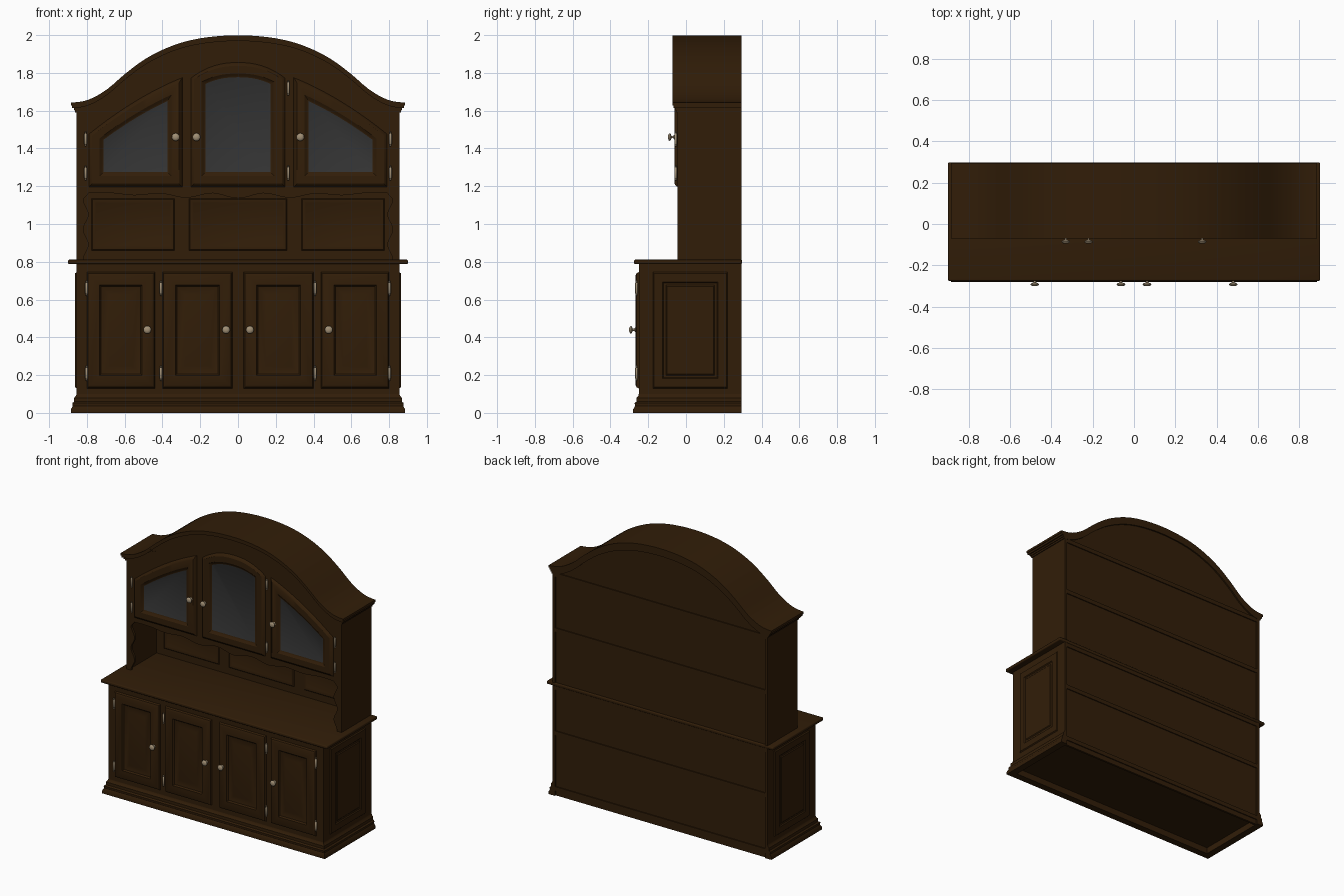
import bpy, bmesh, math
from mathutils import Matrix, Vector

if "Cube" in bpy.data.objects:
    bpy.data.objects.remove(bpy.data.objects["Cube"])


def material(name, rgb):
    m = bpy.data.materials.new(name)
    m.diffuse_color = (*rgb, 1)
    m.use_nodes = True
    m.node_tree.nodes["Principled BSDF"].inputs["Base Color"].default_value = m.diffuse_color
    return m


WOOD = material("dark_walnut", (0.031, 0.0125, 0.0025))
GLASS = material("smoked_glass", (0.034, 0.034, 0.034))
METAL = material("aged_brass", (0.36, 0.28, 0.18))


def finish(name, bm, mats=(WOOD,), mirror=False, angle=30):
    me = bpy.data.meshes.new(name)
    bm.normal_update()
    bm.to_mesh(me)
    bm.free()
    ob = bpy.data.objects.new(name, me)
    bpy.context.collection.objects.link(ob)
    for m in mats:
        me.materials.append(m)
    if mirror:
        ob.modifiers.new("mirror", 'MIRROR').use_mirror_merge = False
    bpy.ops.object.select_all(action='DESELECT')
    ob.select_set(True)
    bpy.context.view_layer.objects.active = ob
    bpy.ops.object.shade_smooth_by_angle(angle=math.radians(angle))
    return ob


def box(name, x0, x1, y0, y1, z0, z1, mirror=False, bevel=0):
    bm = bmesh.new()
    bmesh.ops.create_cube(bm, size=1)
    for v in bm.verts:
        v.co = Vector(((x0 + x1) / 2 + v.co.x * (x1 - x0), (y0 + y1) / 2 + v.co.y * (y1 - y0),
                       (z0 + z1) / 2 + v.co.z * (z1 - z0)))
    if bevel:
        bmesh.ops.bevel(bm, geom=bm.edges[:], offset=bevel, segments=3, profile=0.5, affect='EDGES')
    return finish(name, bm, mirror=mirror)


def plate(name, pts, y0, y1):
    """Outline in x, z extruded from y0 to y1."""
    bm = bmesh.new()
    f = bm.faces.new([bm.verts.new((x, y0, z)) for x, z in pts])
    r = bmesh.ops.extrude_face_region(bm, geom=[f])
    for v in r['geom']:
        if isinstance(v, bmesh.types.BMVert):
            v.co.y = y1
    bmesh.ops.triangulate(bm, faces=[g for g in bm.faces if len(g.verts) > 4])
    bmesh.ops.recalc_face_normals(bm, faces=bm.faces[:])
    return finish(name, bm)


def panel(name, x0, x1, z0, top, place, steps, mirror=False, glass=False, n=1, k=1.0):
    """Moulded door facing -y: rings of (inset, height), with the top edge given as a function of x."""
    bm = bmesh.new()
    m = h = 0
    rings = []
    for t, d in [(0, 0)] + steps:
        m, h = m + t, h + d
        a, b = x0 + m, x1 - m
        pts = [(a, z0 + m), (b, z0 + m)]
        for i in range(n + 1):
            x = b + (a - b) * i / n
            pts.append((x, top(x) - m * k))
        rings.append([bm.verts.new((x, -h, z)) for x, z in pts])
    for a, b in zip(rings, rings[1:]):
        for i in range(len(a)):
            j = (i + 1) % len(a)
            bm.faces.new((a[i], a[j], b[j], b[i]))
    field = bm.faces.new(rings[-1])
    if glass:
        field.material_index = 1
    bmesh.ops.transform(bm, matrix=place, verts=bm.verts[:])
    return finish(name, bm, (WOOD, GLASS) if glass else (WOOD,), mirror)


def lathe(name, profile, spots, axis_y=False, mirror=True):
    """Turned brass piece, repeated at each spot."""
    bm = bmesh.new()
    n = 14
    for s in spots:
        rings = []
        for r, h in profile:
            ring = []
            for k in range(n):
                a = 2 * math.pi * k / n
                c, d = r * math.cos(a), r * math.sin(a)
                ring.append(bm.verts.new(Vector(s) + Vector((c, -h, d) if axis_y else (c, d, h))))
            rings.append(ring)
        for a, b in zip(rings, rings[1:]):
            for k in range(n):
                bm.faces.new((a[k], a[(k + 1) % n], b[(k + 1) % n], b[k]))
        bm.faces.new(rings[0][::-1])
        bm.faces.new(rings[-1])
    bmesh.ops.recalc_face_normals(bm, faces=bm.faces[:])
    return finish(name, bm, (METAL,), mirror, 50)


def moulding(name, profile):
    """Closed profile (out, z) swept round the left, front and right of the base cabinet."""
    bm = bmesh.new()
    corners = [(-1, 0), (-1, 1), (1, 1), (1, 0)]
    loops = [[bm.verts.new((sx * (0.855 + o), -0.25 - o if front else 0.295, z)) for o, z in profile]
             for sx, front in corners]
    m = len(profile)
    for a, b in zip(loops, loops[1:]):
        for k in range(m):
            bm.faces.new((a[k], a[(k + 1) % m], b[(k + 1) % m], b[k]))
    bm.faces.new(loops[0])
    bm.faces.new(loops[-1][::-1])
    bmesh.ops.recalc_face_normals(bm, faces=bm.faces[:])
    return finish(name, bm)


def level(z):
    return lambda x: z


def at(x=0, y=0, z=0):
    return Matrix.Translation((x, y, z))


# Crown curve: heights every 0.1 from the centre, smoothly interpolated
H = [1.999, 1.995, 1.983, 1.96, 1.922, 1.868, 1.793, 1.708, 1.655, 1.642, 1.64]


def crown(x):
    u = abs(x) * 10
    i = min(int(u), 8)
    t = u - i
    p0, p1, p2, p3 = H[abs(i - 1)], H[i], H[i + 1], H[i + 2]
    return p1 + 0.5 * t * (p2 - p0 + t * (2 * p0 - 5 * p1 + 4 * p2 - p3 + t * (3 * (p1 - p2) + p3 - p0)))


def curve(hw, d, n=56):
    return [(-hw + 2 * hw * k / n, crown(-hw + 2 * hw * k / n) - d) for k in range(n + 1)]


# Base cabinet carcass
box("lower_side", 0.835, 0.855, -0.25, 0.295, 0.03, 0.79, mirror=True)
box("lower_front", -0.84, 0.84, -0.25, -0.235, 0.03, 0.79)
box("lower_floor", -0.84, 0.84, -0.24, 0.28, 0.045, 0.065)
moulding("plinth", [(-0.02, 0), (0.03, 0), (0.03, 0.018), (0.02, 0.036), (0.022, 0.052), (0.012, 0.06),
                    (0.012, 0.08), (0.003, 0.09), (0, 0.1), (-0.02, 0.1)])
box("countertop", -0.9, 0.9, -0.275, 0.297, 0.788, 0.811, bevel=0.007)

# Lower doors and end panels
DOOR = [(0.006, 0.012), (0.012, 0.006), (0.05, 0), (0.008, -0.01), (0.012, -0.004), (0.03, 0.006)]
for name, x0, x1 in (("outer_lower_door", 0.44, 0.8), ("inner_lower_door", 0.03, 0.4)):
    panel(name, x0, x1, 0.13, level(0.745), at(y=-0.25), DOOR, mirror=True)
panel("end_panel", -0.175, 0.22, 0.13, level(0.745), at(x=0.855) @ Matrix.Rotation(math.pi / 2, 4, 'Z'),
      [(0.006, 0.007), (0.045, 0), (0.006, -0.006), (0.012, 0), (0.006, 0.005)], mirror=True)

# Hutch carcass: sides, back with battens, ceiling over the open niche
box("upper_side", 0.835, 0.855, -0.045, 0.295, 0.81, 1.61, mirror=True)
plate("back_panel", curve(0.85, 0.04) + [(0.85, 0.0), (-0.85, 0.0)], 0.27, 0.285)
box("niche_ceiling", -0.84, 0.84, -0.04, 0.275, 1.185, 1.2)
for z in (0.05, 0.45, 0.775, 1.19, 1.585):
    box("back_batten", -0.84, 0.84, 0.28, 0.292, z - 0.015, z + 0.015)

# Face board with scalloped stiles and apron
stile = [(0.805 + 0.014 * math.cos(2 * math.pi * k / 12), 0.811 + 0.32 * k / 24) for k in range(25)]
apron = []
for k in range(61):
    x = 0.79 - 1.58 * k / 60
    apron.append((x, 1.15 - 0.014 * math.cos(2 * math.pi * x / 0.28) * math.exp(-3 * x * x)
                  + 0.03 * max(0, abs(x) - 0.3)))
opening = stile + apron + [(-x, z) for x, z in reversed(stile)]
plate("face_board", curve(0.855, 0.03) + [(0.855, 0.811)] + opening + [(-0.855, 0.811)], -0.045, -0.027)

# Stepped arched crown
for d0, d1, over in ((0, 0.016, 0.03), (0.012, 0.03, 0.024), (0.028, 0.042, 0.014), (0.04, 0.054, 0.007)):
    hw = 0.855 + over
    plate("crown_moulding", curve(hw, d0) + curve(hw, d1)[::-1], -0.043 - over * 0.93, 0.295)

# Niche panels on the back wall
NICHE = [(0.006, 0.006), (0.01, 0), (0.008, -0.004)]
panel("niche_centre_panel", -0.26, 0.26, 0.86, level(1.135), at(y=0.27), NICHE)
panel("niche_side_panel", 0.335, 0.775, 0.86, level(1.135), at(y=0.27), NICHE, mirror=True)


# Glazed upper doors
def arch_top(x):
    return 1.772 + 0.083 * (1 - (abs(x) / 0.25) ** 2.3)


def slope_top(x):
    t = (0.79 - x) / 0.495
    return 1.475 + 0.3 * t + 0.1 * t * (1 - t)


GLAZED = [(0.006, 0.01), (0.012, 0.007), (0.04, 0), (0.012, -0.008), (0.008, -0.004)]
panel("centre_glass_door", -0.25, 0.25, 1.197, arch_top, at(y=-0.045), GLAZED, glass=True, n=20)
panel("side_glass_door", 0.295, 0.79, 1.197, slope_top, at(y=-0.045), GLAZED, mirror=True, glass=True,
      n=14, k=1.15)

# Brass knobs and hinges
KNOB = [(0.012, 0), (0.012, 0.003), (0.006, 0.006), (0.006, 0.016), (0.016, 0.019), (0.021, 0.024),
        (0.018, 0.03), (0.008, 0.034)]
lathe("lower_knob", KNOB, [(0.063, -0.267, 0.44), (0.48, -0.267, 0.44)], True)
lathe("side_door_knob", KNOB, [(0.33, -0.061, 1.46)], True)
lathe("centre_door_knob", KNOB, [(-0.22, -0.061, 1.46)], True, mirror=False)
HINGE = [(0.002, -0.04), (0.006, -0.036), (0.003, -0.031), (0.007, -0.027), (0.007, 0.027),
         (0.003, 0.031), (0.006, 0.036), (0.002, 0.04)]
lathe("lower_hinge", HINGE, [(x, -0.262, z) for x in (0.802, 0.408) for z in (0.21, 0.66)])
lathe("side_door_hinge", HINGE, [(0.807, -0.054, z) for z in (1.27, 1.45)])
lathe("centre_door_hinge", HINGE, [(0.266, -0.054, z) for z in (1.27, 1.72)], mirror=False)
